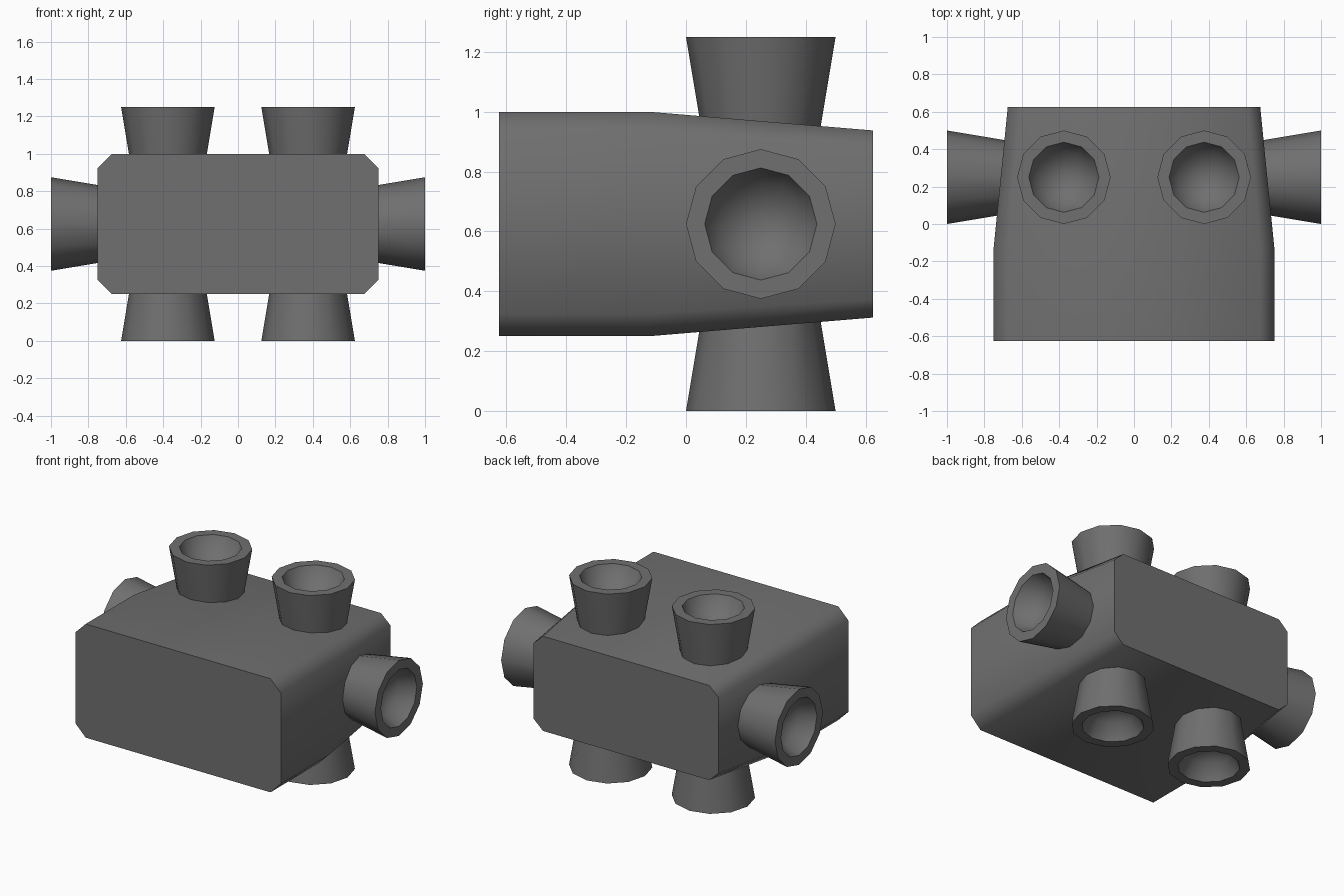
import bpy, bmesh, math
from mathutils import Matrix

if "Cube" in bpy.data.objects:
    bpy.data.objects.remove(bpy.data.objects["Cube"])

grey = bpy.data.materials.new("dark grey")
grey.diffuse_color = (0.16, 0.16, 0.16, 1)
grey.use_nodes = True
grey.node_tree.nodes["Principled BSDF"].inputs["Base Color"].default_value = grey.diffuse_color


def finish(name, bm):
    bmesh.ops.recalc_face_normals(bm, faces=bm.faces)
    me = bpy.data.meshes.new(name)
    bm.to_mesh(me)
    bm.free()
    me.materials.append(grey)
    me.shade_smooth()
    me.set_sharp_from_angle(angle=math.radians(52))
    ob = bpy.data.objects.new(name, me)
    bpy.context.collection.objects.link(ob)
    return ob


def loft(bm, rings):
    n = len(rings[0])
    for a, b in zip(rings, rings[1:]):
        for i in range(n):
            j = (i + 1) % n
            bm.faces.new((a[i], a[j], b[j], b[i]))


# Body: chamfered box that tapers towards the back
MID = 0.625
bm = bmesh.new()
rings = []
for y, hx, hz, cx, cz in ((-0.625, 0.75, 0.375, 0.075, 0.075),
                          (-0.125, 0.75, 0.375, 0.075, 0.075),
                          (0.625, 0.675, 0.3125, 0.0675, 0.0625)):
    ix, iz = hx - cx, hz - cz
    outline = ((hx, -iz), (hx, iz), (ix, hz), (-ix, hz),
               (-hx, iz), (-hx, -iz), (-ix, -hz), (ix, -hz))
    rings.append([bm.verts.new((x, y, MID + z)) for x, z in outline])
loft(bm, rings)
bm.faces.new(rings[0])
bm.faces.new(rings[-1])
finish("body", bm)


# Nozzle: flared 12-sided cup, rim at local z = 0, base sunk into the body
def nozzle(name, location, rotation):
    bm = bmesh.new()
    rings = []
    for r, z in ((0.1875, -0.375), (0.25, 0), (0.1875, 0), (0.14, -0.1)):
        rings.append([bm.verts.new((r * math.cos(k * math.tau / 12),
                                    r * math.sin(k * math.tau / 12), z))
                      for k in range(12)])
    loft(bm, rings)
    bm.faces.new(rings[0])
    tip = bm.verts.new((0, 0, -0.15))
    for i in range(12):
        bm.faces.new((rings[-1][i], rings[-1][(i + 1) % 12], tip))
    bm.transform(Matrix.Translation(location) @ rotation)
    finish(name, bm)


for side, label in ((-1, "left"), (1, "right")):
    nozzle("top_nozzle_" + label, (side * 0.375, 0.25, 1.25), Matrix.Identity(4))
    nozzle("bottom_nozzle_" + label, (side * 0.375, 0.25, 0),
           Matrix.Rotation(math.pi, 4, 'X'))
    nozzle("side_nozzle_" + label, (side, 0.25, MID),
           Matrix.Rotation(side * math.pi / 2, 4, 'Y'))
